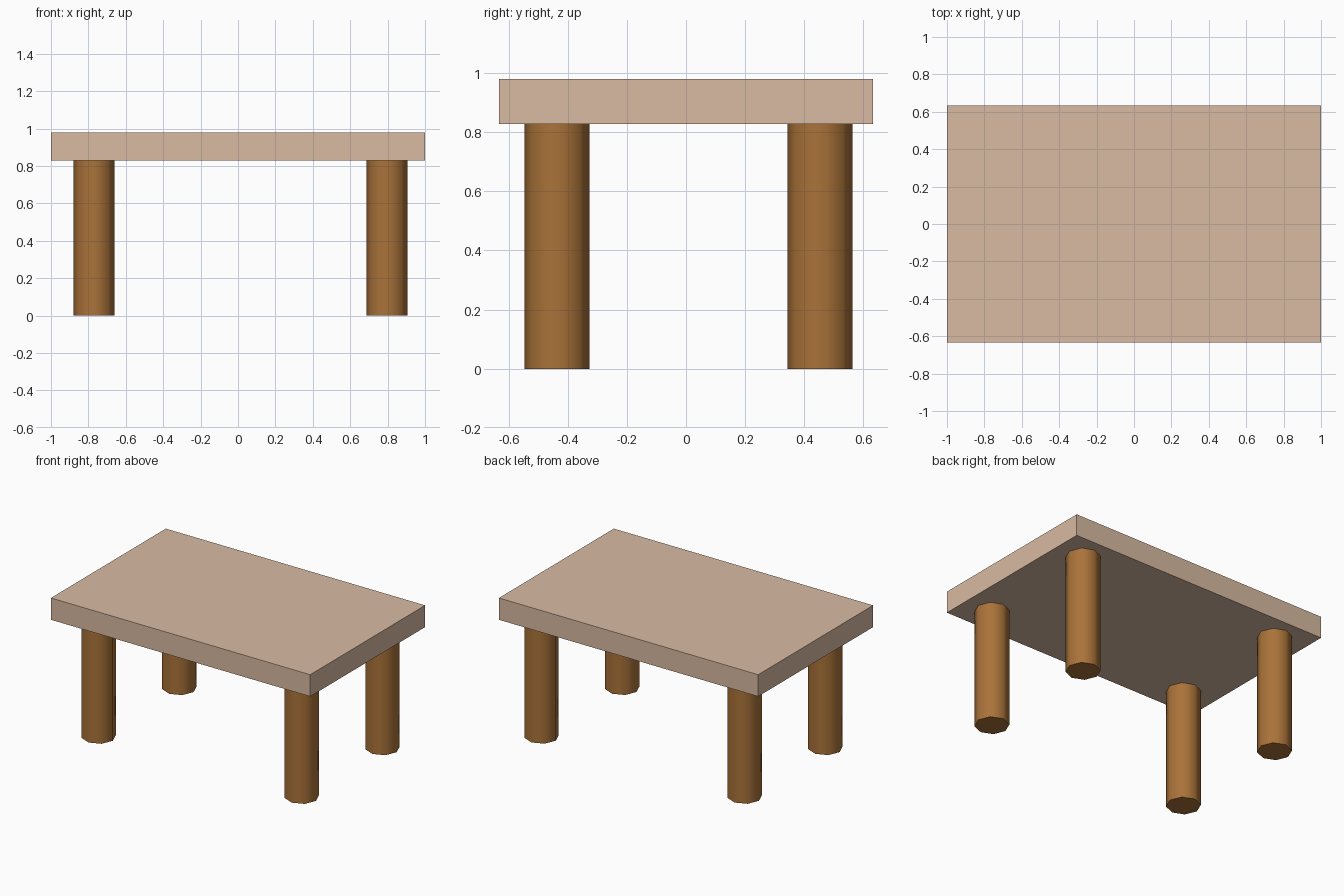
import bpy
import math

if "Cube" in bpy.data.objects:
    bpy.data.objects.remove(bpy.data.objects["Cube"])


def material(name, rgb):
    mat = bpy.data.materials.new(name)
    mat.diffuse_color = (*rgb, 1.0)
    mat.use_nodes = True
    mat.node_tree.nodes["Principled BSDF"].inputs["Base Color"].default_value = mat.diffuse_color
    return mat


pale_wood = material("pale wood", (0.69, 0.495, 0.36))
brown_wood = material("brown wood", (0.40, 0.17, 0.041))

HEIGHT, UNDERSIDE = 0.98, 0.828
LEG_RADIUS = 0.11

# Tabletop: one plain slab
bpy.ops.mesh.primitive_cube_add(size=1, location=(0, 0, (HEIGHT + UNDERSIDE) / 2))
top = bpy.context.object
top.name = "tabletop"
top.scale = (2.0, 1.266, HEIGHT - UNDERSIDE)
bpy.ops.object.transform_apply(location=False, rotation=False, scale=True)
top.data.materials.append(pale_wood)

# Legs: eight-sided posts with smooth sides, set slightly off centre
for side, x in (("left", -0.77), ("right", 0.797)):
    for end, y in (("front", -0.436), ("back", 0.453)):
        bpy.ops.mesh.primitive_cylinder_add(
            vertices=8, radius=LEG_RADIUS, depth=UNDERSIDE,
            location=(x, y, UNDERSIDE / 2))
        leg = bpy.context.object
        leg.name = f"{end}_{side}_leg"
        leg.data.materials.append(brown_wood)
        bpy.ops.object.shade_smooth_by_angle(angle=math.radians(50))
